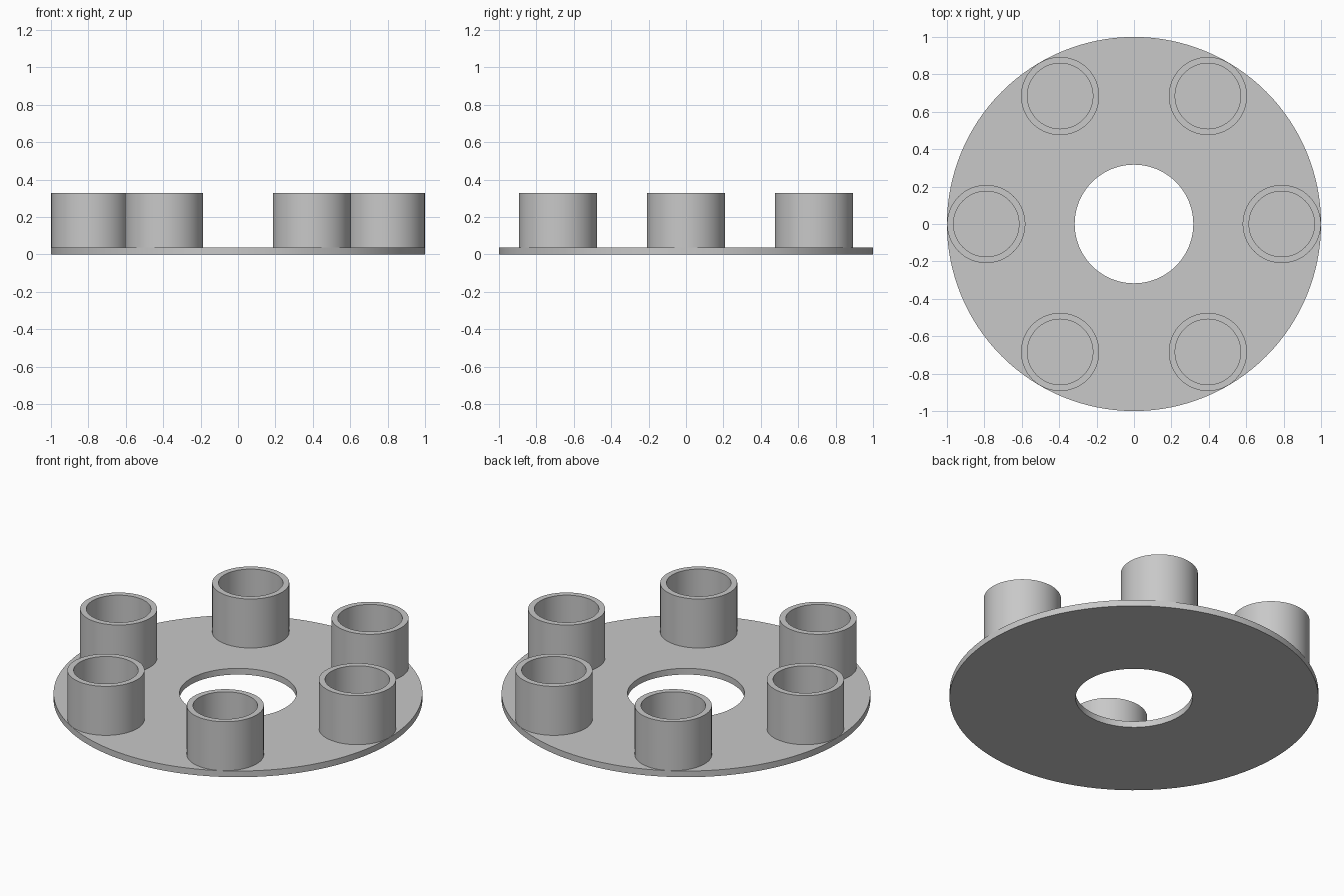
import bpy
import bmesh
import math

cube = bpy.data.objects.get("Cube")
if cube:
    bpy.data.objects.remove(cube, do_unlink=True)

grey = bpy.data.materials.new("light grey")
grey.use_nodes = True
colour = (0.58, 0.58, 0.58, 1)
grey.diffuse_color = colour
grey.node_tree.nodes["Principled BSDF"].inputs["Base Color"].default_value = colour

PLATE_TOP = 0.037
CUP_TOP = 0.33


def ring(name, inner, outer, bottom, top, steps, location=(0, 0, 0)):
    """Flat-ended tube, turned from a rectangular section."""
    bm = bmesh.new()
    section = [(inner, bottom), (outer, bottom), (outer, top), (inner, top)]
    verts = [bm.verts.new((r, 0, z)) for r, z in section]
    edges = [bm.edges.new((verts[i], verts[(i + 1) % 4])) for i in range(4)]
    bmesh.ops.spin(bm, geom=verts + edges, cent=(0, 0, 0), axis=(0, 0, 1),
                   angle=math.tau, steps=steps, use_merge=True)
    bmesh.ops.remove_doubles(bm, verts=bm.verts, dist=0.0001)
    bmesh.ops.recalc_face_normals(bm, faces=bm.faces)
    mesh = bpy.data.meshes.new(name)
    bm.to_mesh(mesh)
    bm.free()
    mesh.materials.append(grey)
    obj = bpy.data.objects.new(name, mesh)
    obj.location = location
    bpy.context.collection.objects.link(obj)
    bpy.ops.object.select_all(action="DESELECT")
    obj.select_set(True)
    bpy.context.view_layer.objects.active = obj
    bpy.ops.object.shade_smooth_by_angle(angle=math.radians(30))
    return obj


# Round base plate with a central hole
ring("base_plate", 0.317, 1.0, 0, PLATE_TOP, 128)

# Six open tubes standing at the rim, closed below by the plate
for i in range(6):
    a = i * math.tau / 6
    ring(f"tube_{i + 1}", 0.175, 0.209, PLATE_TOP, CUP_TOP, 72,
         (0.79 * math.cos(a), 0.79 * math.sin(a), 0))
